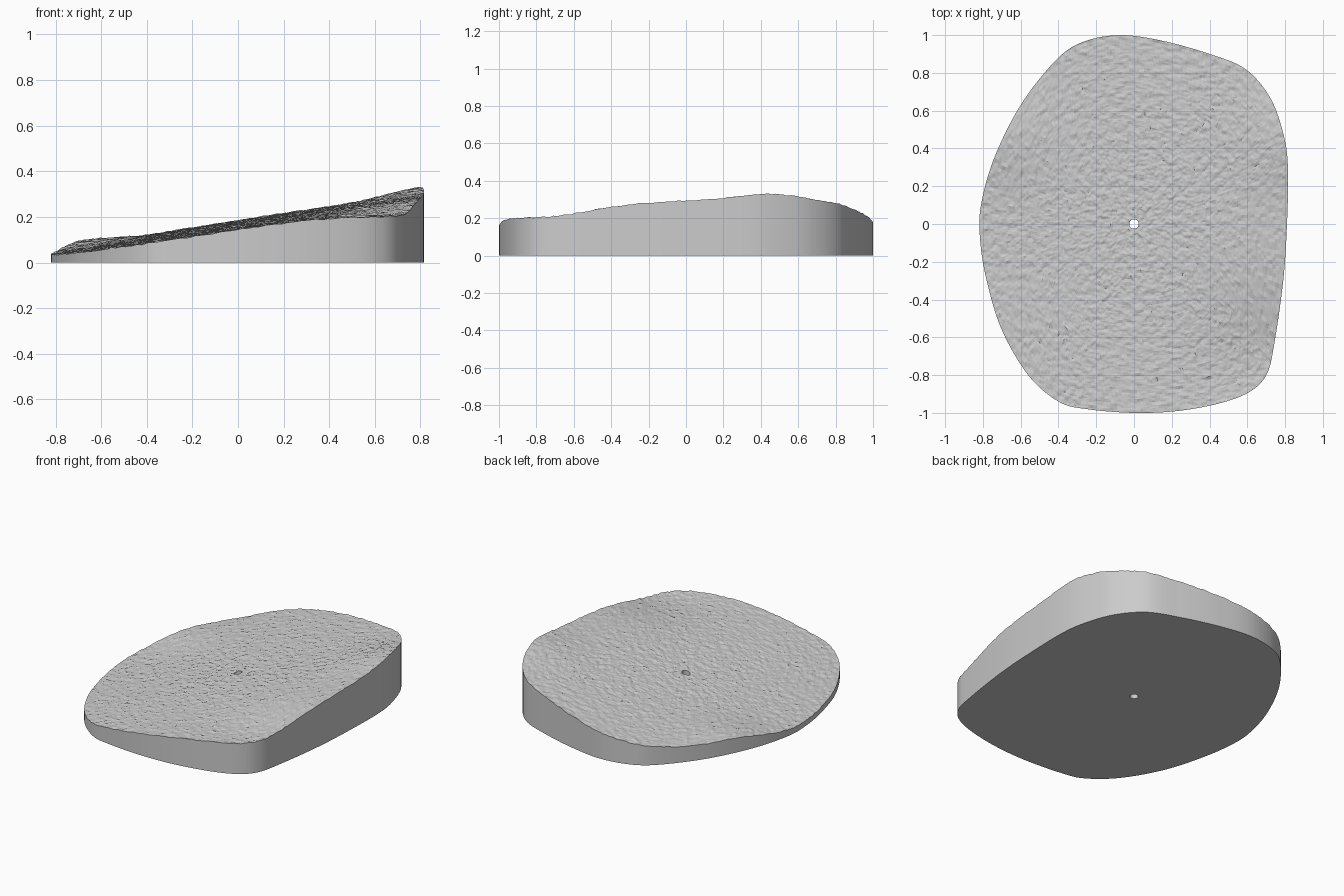
import bpy
import bmesh
import math
from mathutils import Vector, noise

if "Cube" in bpy.data.objects:
    bpy.data.objects.remove(bpy.data.objects["Cube"])

OUTLINE = [(-0.08, 1), (-0.28, 0.96), (-0.42, 0.86), (-0.6, 0.63), (-0.74, 0.35), (-0.81, 0.1),
           (-0.815, -0.08), (-0.78, -0.3), (-0.7, -0.56), (-0.56, -0.8), (-0.4, -0.94),
           (-0.25, -0.98), (0, -1), (0.23, -0.99), (0.45, -0.95), (0.61, -0.89), (0.7, -0.8),
           (0.74, -0.65), (0.79, -0.3), (0.81, 0), (0.815, 0.3), (0.79, 0.48), (0.72, 0.67),
           (0.59, 0.82), (0.4, 0.9), (0.15, 0.97)]
STEPS, RINGS, HOLE = 14, 120, 0.025

# Broad swells and hollows: x, y, height, spread
SWELLS = [(0.8, 0.45, 0.03, 0.25), (0.72, -0.75, -0.055, 0.35), (-0.7, 0.45, 0.03, 0.25)]


def smooth_loop(points):
    """Closed Catmull-Rom curve through the points."""
    pts = [Vector(p) for p in points]
    out = []
    for i in range(len(pts)):
        a, b, c, d = (pts[(i + k) % len(pts)] for k in (-1, 0, 1, 2))
        for s in range(STEPS):
            t = s / STEPS
            out.append(0.5 * (2 * b + (c - a) * t + (2 * a - 5 * b + 4 * c - d) * t ** 2
                              + (3 * b - a - 3 * c + d) * t ** 3))
    return out


def height(x, y):
    """Tilted plane with broad swells and fine stone roughness."""
    z = 0.165 + 0.157 * x + 0.02 * y
    for cx, cy, h, r in SWELLS:
        z += h * math.exp(-((x - cx) ** 2 + (y - cy) ** 2) / (r * r))
    z += 0.005 * noise.noise(Vector((x * 28, y * 28, 0)))
    z += 0.004 * noise.noise(Vector((x * 60, y * 60, 5)))
    return z


# Rough sloped slab with a central hole: rings run over the top, then down the wall
outer = smooth_loop(OUTLINE)
inner = [p.normalized() * HOLE for p in outer]
bm = bmesh.new()
rings = [[bm.verts.new((p.x, p.y, 0)) for p in inner]]
for k in range(RINGS + 1):
    ring = [a.lerp(b, k / RINGS) for a, b in zip(inner, outer)]
    rings.append([bm.verts.new((p.x, p.y, height(p.x, p.y))) for p in ring])
rings.append([bm.verts.new((p.x, p.y, 0)) for p in outer])

count = len(outer)
for k, ring in enumerate(rings):
    nxt = rings[(k + 1) % len(rings)]
    for i in range(count):
        j = (i + 1) % count
        bm.faces.new((ring[i], nxt[i], nxt[j], ring[j]))
bmesh.ops.recalc_face_normals(bm, faces=bm.faces)

mesh = bpy.data.meshes.new("stone_slab")
bm.to_mesh(mesh)
bm.free()

# Plain grey stone
stone = bpy.data.materials.new("stone grey")
stone.use_nodes = True
colour = (0.6, 0.6, 0.6, 1)
stone.diffuse_color = colour
stone.node_tree.nodes["Principled BSDF"].inputs["Base Color"].default_value = colour
mesh.materials.append(stone)
slab = bpy.data.objects.new("stone_slab", mesh)
bpy.context.collection.objects.link(slab)
